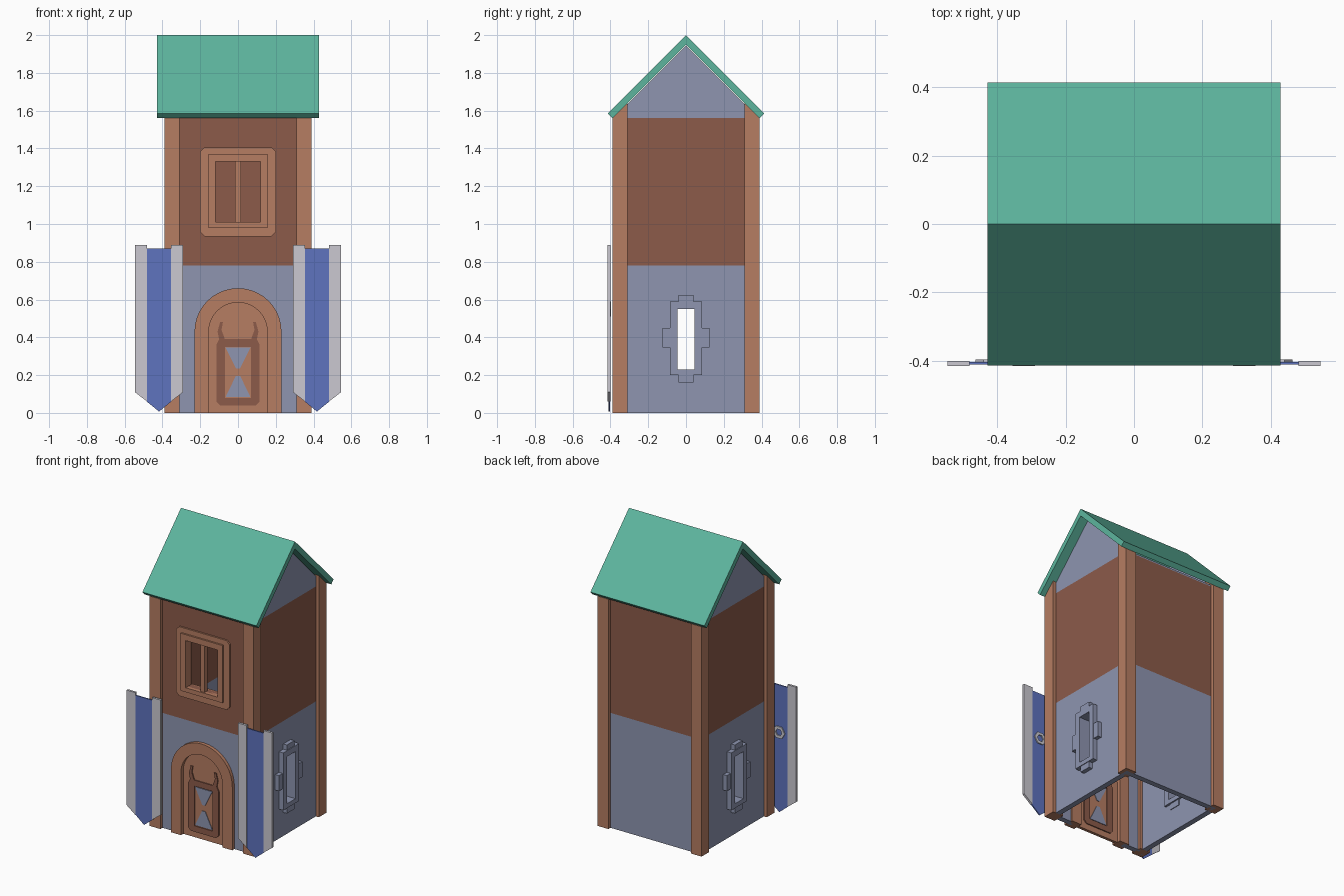
import bpy, bmesh, math
from mathutils import Vector

cube = bpy.data.objects.get("Cube")
if cube:
    bpy.data.objects.remove(cube, do_unlink=True)


def material(name, r, g, b):
    linear = [((c / 255 + 0.055) / 1.055) ** 2.4 for c in (r, g, b)] + [1]
    mat = bpy.data.materials.new(name)
    mat.use_nodes = True
    mat.diffuse_color = linear
    mat.node_tree.nodes["Principled BSDF"].inputs["Base Color"].default_value = linear
    return mat


STONE = material("blue grey plaster", 142, 149, 176)
BROWN = material("dark brown boards", 140, 91, 74)
WOOD = material("light brown wood", 182, 125, 98)
GREEN = material("green roof", 93, 181, 158)
BLUE = material("blue cloth", 94, 115, 191)
PALE = material("pale grey trim", 203, 201, 209)


def rect(u0, u1, v0, v1, cut=0):
    """Rectangle outline, optionally with chamfered corners."""
    if not cut:
        return [(u0, v0), (u1, v0), (u1, v1), (u0, v1)]
    return [(u0 + cut, v0), (u1 - cut, v0), (u1, v0 + cut), (u1, v1 - cut),
            (u1 - cut, v1), (u0 + cut, v1), (u0, v1 - cut), (u0, v0 + cut)]


def arch(r, spring, steps=20):
    """Open outline from the right foot over the arch to the left foot."""
    curve = [(r * math.cos(math.pi * i / steps), spring + r * math.sin(math.pi * i / steps))
             for i in range(steps + 1)]
    return [(r, 0)] + curve + [(-r, 0)]


def ring(u, v, r, sides):
    return [(u + r * math.cos(math.tau * i / sides), v + r * math.sin(math.tau * i / sides))
            for i in range(sides)]


def mirrored(half):
    """Close a right-hand outline with its mirror image."""
    return half + [(-u, v) for u, v in reversed(half) if u]


def plate(name, loops, d0, d1, mat, facing="y", bands=False):
    """Extrude outlines (later ones are holes) from d0 to d1 along x or y."""
    curve = bpy.data.curves.new(name, "CURVE")
    curve.dimensions, curve.fill_mode = "2D", "BOTH"
    curve.extrude = abs(d1 - d0) / 2
    for loop in loops:
        spline = curve.splines.new("POLY")
        spline.points.add(len(loop) - 1)
        for point, (u, v) in zip(spline.points, loop):
            point.co = (u, v, 0, 1)
        spline.use_cyclic_u = True
    temp = bpy.data.objects.new(name + "_outline", curve)
    bpy.context.collection.objects.link(temp)
    graph = bpy.context.evaluated_depsgraph_get()
    mesh = bpy.data.meshes.new_from_object(temp.evaluated_get(graph))
    bpy.data.objects.remove(temp, do_unlink=True)
    bpy.data.curves.remove(curve)

    mesh.materials.clear()
    for m in ((STONE, BROWN) if bands else (mat,)):
        mesh.materials.append(m)
    bm = bmesh.new()
    bm.from_mesh(mesh)
    mid = (d0 + d1) / 2
    for vert in bm.verts:
        u, v, w = vert.co
        vert.co = (u, mid + w, v) if facing == "y" else (mid + w, u, v)
    bmesh.ops.remove_doubles(bm, verts=bm.verts, dist=0.0001)
    if bands:
        for z in (0.78, 1.56):
            bmesh.ops.bisect_plane(bm, geom=bm.verts[:] + bm.edges[:] + bm.faces[:],
                                   plane_co=Vector((0, 0, z)), plane_no=Vector((0, 0, 1)))
    bmesh.ops.recalc_face_normals(bm, faces=bm.faces)
    for face in bm.faces:
        face.smooth = False
        z = face.calc_center_median().z
        face.material_index = int(bands and 0.78 < z < 1.56)
    bm.to_mesh(mesh)
    bm.free()
    obj = bpy.data.objects.new(name, mesh)
    bpy.context.collection.objects.link(obj)
    return obj


OUT, IN = 0.367, 0.33
SIDES = (("left", 1), ("right", -1))

# Front and back walls
window_hole = rect(-0.12, 0.12, 1.01, 1.33)
wall_outline = [(-IN, 0)] + arch(0.2, 0.43)[::-1] + [(IN, 0), (IN, 1.57), (-IN, 1.57)]
plate("front_wall", [wall_outline, window_hole], -OUT, -IN, None, bands=True)
plate("back_wall", [rect(-IN, IN, 0, 1.57)], IN, OUT, None, bands=True)

# Gable walls with slit windows
gable = mirrored([(OUT, 0), (OUT, 1.575), (0, 1.945)])
slit = rect(-0.045, 0.045, 0.23, 0.55)
for side, s in SIDES:
    plate(side + "_wall", [gable, slit], s * IN, s * OUT, None, "x", bands=True)
    plate(side + "_slit_frame", [rect(-0.085, 0.085, 0.2, 0.59), slit],
          s * 0.315, s * 0.4, STONE, "x")
    for tab, outline in (("top", rect(-0.04, 0.04, 0.59, 0.625)),
                         ("bottom", rect(-0.04, 0.04, 0.16, 0.2)),
                         ("front", rect(-0.125, -0.085, 0.345, 0.45)),
                         ("back", rect(0.085, 0.125, 0.345, 0.45))):
        plate(f"{side}_slit_{tab}_block", [outline], s * 0.325, s * 0.395, STONE, "x")

# Corner posts with tops cut to the roof slope
for side, s in SIDES:
    for end, t in (("front", -1), ("back", 1)):
        post = [(t * 0.31, 0), (t * 0.39, 0), (t * 0.39, 1.56), (t * 0.31, 1.64)]
        plate(f"{end}_{side}_post", [post], s * 0.31, s * 0.39, WOOD, "x")

# Roof
chevron = [(0, 2), (0.414, 1.586), (0.389, 1.561), (0, 1.95),
           (-0.389, 1.561), (-0.414, 1.586)]
plate("roof", [chevron], -0.428, 0.428, GREEN, "x")

# Upper window
plate("window_surround", [rect(-0.2, 0.2, 0.935, 1.405, 0.022), window_hole], -0.378, -0.32, WOOD)
plate("window_frame", [rect(-0.157, 0.157, 0.98, 1.37), window_hole], -0.39, -0.34, WOOD)
plate("window_mullion", [rect(-0.015, 0.015, 1.01, 1.33)], -0.38, -0.35, WOOD)

# Arched doorway and door
plate("door_arch", [arch(0.23, 0.43) + arch(0.155, 0.43)[::-1]], -0.39, -0.32, WOOD)
plate("door", [arch(0.156, 0.43)], -0.365, -0.345, WOOD)

# Door decoration on both faces
panel = mirrored([(0.095, 0.04), (0.115, 0.06), (0.115, 0.36), (0.1, 0.39), (0.108, 0.43),
                  (0.095, 0.48), (0.08, 0.48), (0.087, 0.44), (0.07, 0.39)])
upper = [(-0.065, 0.345), (0.065, 0.345), (0.01, 0.235), (-0.01, 0.235)]
lower = [(-0.065, 0.085), (0.065, 0.085), (0.012, 0.195), (-0.012, 0.195)]
for face, y, d in (("outer", -0.365, -1), ("inner", -0.345, 1)):
    plate(face + "_door_panel", [panel, rect(-0.068, 0.068, 0.08, 0.35)], y, y + d * 0.007, BROWN)
    plate(face + "_door_upper_inlay", [upper], y, y + d * 0.004, STONE)
    plate(face + "_door_lower_inlay", [lower], y, y + d * 0.004, STONE)

# Hanging banners with pale borders and a ring behind
for side, s in SIDES:
    c = s * 0.418
    cloth = [(c - 0.065, 0.87), (c - 0.065, 0.06), (c, 0.007), (c + 0.065, 0.06), (c + 0.065, 0.87)]
    plate(side + "_banner", [cloth], -0.411, -0.403, BLUE)
    for edge, e in (("left", 1), ("right", -1)):
        border = [(c + e * 0.063, 0.89), (c + e * 0.128, 0.89),
                  (c + e * 0.128, 0.11), (c + e * 0.063, 0.06)]
        plate(f"{side}_banner_{edge}_border", [border], -0.415, -0.4, PALE)
    plate(side + "_banner_ring", [ring(c, 0.55, 0.045, 6), ring(c, 0.55, 0.024, 6)],
          -0.405, -0.396, PALE)
